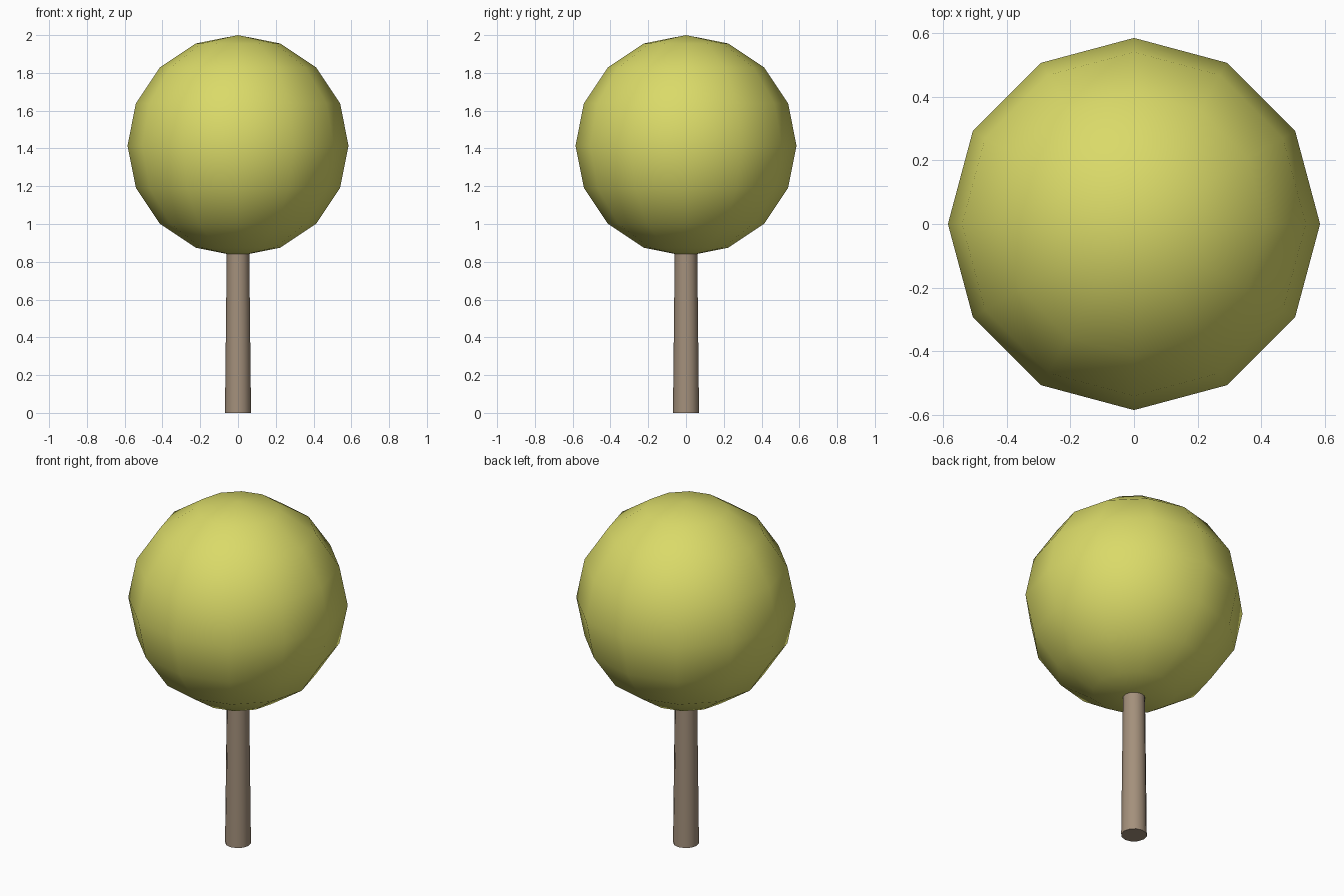
import bpy
import math

if "Cube" in bpy.data.objects:
    bpy.data.objects.remove(bpy.data.objects["Cube"])


def finish(name, color):
    """Name the active object, colour it and smooth it."""
    obj = bpy.context.object
    obj.name = name
    mat = bpy.data.materials.new(name + "_color")
    mat.diffuse_color = (*color, 1)
    mat.use_nodes = True
    mat.node_tree.nodes["Principled BSDF"].inputs["Base Color"].default_value = mat.diffuse_color
    obj.data.materials.append(mat)
    bpy.ops.object.shade_smooth_by_angle(angle=math.radians(50))
    return obj


# Trunk: slightly tapered, its top hidden just inside the foliage
bpy.ops.mesh.primitive_cone_add(vertices=12, radius1=0.069, radius2=0.059,
                                depth=0.9, location=(0, 0, 0.45),
                                rotation=(0, 0, 0))
finish("trunk", (0.37, 0.28, 0.20))

# Foliage: low-poly ball, 12 sides around and 8 bands high
bpy.ops.mesh.primitive_uv_sphere_add(segments=12, ring_count=8, radius=0.585,
                                     location=(0, 0, 1.415))
finish("foliage", (0.70, 0.70, 0.14))
